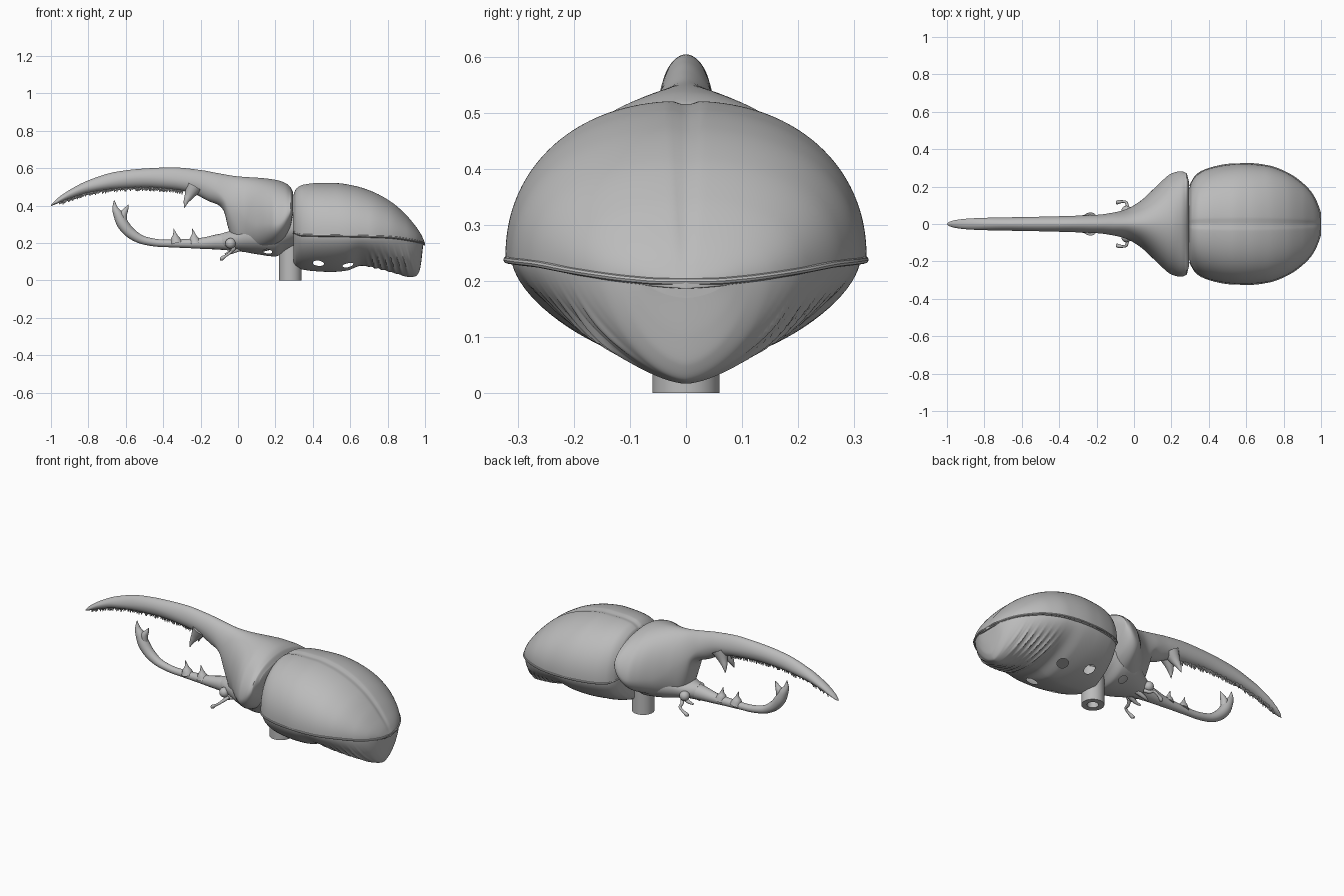
import bpy, bmesh, math, random
from mathutils import Vector

random.seed(4)
cube = bpy.data.objects.get("Cube")
if cube:
    bpy.data.objects.remove(cube, do_unlink=True)

grey = bpy.data.materials.new("shell grey")
grey.use_nodes = True
grey.diffuse_color = (0.5, 0.5, 0.5, 1)
grey.node_tree.nodes["Principled BSDF"].inputs["Base Color"].default_value = (0.5, 0.5, 0.5, 1)


def finish(bm, name, angle=40):
    bmesh.ops.recalc_face_normals(bm, faces=bm.faces)
    me = bpy.data.meshes.new(name)
    bm.to_mesh(me)
    bm.free()
    me.materials.append(grey)
    me.shade_smooth()
    me.set_sharp_from_angle(angle=math.radians(angle))
    ob = bpy.data.objects.new(name, me)
    bpy.context.collection.objects.link(ob)
    return ob


def profile(points):
    """Smooth curve without overshoot through (position, value) points."""
    xs, vs = zip(*points)
    d = [(vs[i + 1] - vs[i]) / (xs[i + 1] - xs[i]) for i in range(len(xs) - 1)]
    m = [d[0]]
    for a, b in zip(d, d[1:]):
        m.append(2 * a * b / (a + b) if a * b > 0 else 0)
    m.append(d[-1])

    def value(x):
        x = min(max(x, xs[0]), xs[-1])
        i = 0
        while i < len(d) - 1 and x > xs[i + 1]:
            i += 1
        h = xs[i + 1] - xs[i]
        t = (x - xs[i]) / h
        u = 1 - t
        return (vs[i] * (1 + 2 * t) * u * u + vs[i + 1] * t * t * (3 - 2 * t)
                + h * (m[i] * t * u * u - m[i + 1] * t * t * u))
    return value


def skin(bm, rings):
    """Bridge a list of vertex rings and cap both ends."""
    loops = [[bm.verts.new(co) for co in ring] for ring in rings]
    n = len(loops[0])
    for a, b in zip(loops, loops[1:]):
        for k in range(n):
            j = (k + 1) % n
            bm.faces.new((a[k], a[j], b[j], b[k]))
    bm.faces.new(loops[0])
    bm.faces.new(loops[-1])


def loft(start, end, width, top, mid, low, p_top=2, p_low=2, steps=120, segs=96, adjust=None):
    """Body with superellipse sections, stacked along x."""
    rings = []
    for i in range(steps + 1):
        x = start + (end - start) * (1 - math.cos(math.pi * i / steps)) / 2
        w, c = max(width(x), 0.002), mid(x)
        up, down = max(top(x) - c, 0.002), max(c - low(x), 0.002)
        ring = []
        for k in range(segs):
            a = 2 * math.pi * (k + 0.5) / segs
            p, h = (p_top, up) if math.sin(a) > 0 else (p_low, down)
            y = math.copysign(abs(math.cos(a)) ** (2 / p), math.cos(a)) * w
            z = c + math.copysign(abs(math.sin(a)) ** (2 / p), math.sin(a)) * h
            co = Vector((x, y, z))
            ring.append(adjust(co, c) if adjust else co)
        rings.append(ring)
    bm = bmesh.new()
    skin(bm, rings)
    return bm


def tube(bm, points, radii, ref=(0, 1, 0), sub=6, segs=16, flat=1):
    """Tapered tube through points."""
    axes = [profile(list(enumerate(c))) for c in zip(*points)]
    rad = profile(list(enumerate(radii)))
    count = (len(points) - 1) * sub
    path = [Vector([f(i / sub) for f in axes]) for i in range(count + 1)]
    rings = []
    for i, co in enumerate(path):
        t = (path[min(i + 1, count)] - path[max(i - 1, 0)]).normalized()
        n = t.cross(Vector(ref)).normalized()
        b = t.cross(n)
        r = rad(i / sub)
        turn = [2 * math.pi * k / segs for k in range(segs)]
        rings.append([co + n * r * math.cos(a) + b * r * flat * math.sin(a) for a in turn])
    skin(bm, rings)


def punch(bm, x, y, r):
    """Open a round leg hole in the underside."""
    bm.verts.ensure_lookup_table()
    c = min((v.co for v in bm.verts), key=lambda q: (q - Vector((x, y, 0))).xy.length + q.z * 0.1).copy()
    gone = [f for f in bm.faces if (f.calc_center_median() - c).length < r]
    bmesh.ops.delete(bm, geom=gone, context='FACES')
    for v in bm.verts:
        if v.is_boundary and (v.co - c).length < r * 1.4:
            v.co = c + (v.co - c).normalized() * r


# Wing cases with a centre seam
case_width = profile([(.295, .19), (.31, .23), (.34, .265), (.4, .295), (.5, .316), (.58, .322), (.7, .312),
                      (.8, .28), (.9, .215), (.95, .16), (.98, .1), (.993, .055), (1, 0)])
case_top = profile([(.295, .455), (.31, .49), (.35, .513), (.42, .521), (.52, .521), (.62, .507), (.72, .475),
                    (.82, .42), (.9, .35), (.95, .29), (.98, .245), (1, .2)])
edge = profile([(.295, .26), (.34, .243), (.6, .238), (.8, .232), (.93, .215), (1, .198)])


def seam(co, c):
    if co.z > c:
        co.z -= 0.008 * math.exp(-(co.y / 0.014) ** 2) * min(1, (co.z - c) * 10)
    return co


finish(loft(.295, 1, case_width, case_top, edge, lambda x: edge(x) - .012, 2.2, 4, segs=160, adjust=seam),
       "wing_cases")

# Raised border of the wing cases
bm = bmesh.new()
half = [.3, .34, .42, .52, .62, .72, .82, .9, .95, .98, .995]
border = [(x, -case_width(x) + .001, edge(x)) for x in half]
border += [(x, -y, z) for x, y, z in reversed(border)]
tube(bm, border, [.006] * len(border), ref=(0, 0, 1), segs=8)
finish(bm, "wing_case_border")

# Abdomen with side ribs and leg holes
belly = profile([(.295, .085), (.31, .068), (.4, .05), (.5, .045), (.58, .052), (.66, .078), (.75, .062),
                 (.85, .035), (.92, .017), (.95, .022), (.97, .05), (.98, .1), (.988, .17)])


def ribs(co, c):
    side = math.exp(-((co.z - .1) / .05) ** 2)
    along = min(max((co.x - .68) * 20, 0), 1) * min(max((.95 - co.x) * 20, 0), 1)
    wave = math.sin((co.x + (co.z - .1) * .3) * 2 * math.pi / .034)
    amount = .008 * side * along * wave
    co.y += math.copysign(amount, co.y) * min(1, abs(co.y) * 20)
    co.z -= amount * .7
    return co


bm = loft(.297, .988, lambda x: case_width(x) * .965, lambda x: edge(x) + .02, edge, belly, 2, 1.65,
          steps=180, adjust=ribs)
for side in (-1, 1):
    punch(bm, .43, side * .15, .031)
    punch(bm, .59, side * .13, .031)
finish(bm, "abdomen")

# Thorax shield flowing into the long upper horn
shield_width = profile([(-1, 0), (-.99, .01), (-.96, .02), (-.9, .028), (-.8, .033), (-.5, .039), (-.2, .049),
                        (-.1, .063), (-.04, .08), (.03, .12), (.1, .183), (.16, .24), (.2, .27), (.25, .282),
                        (.28, .272), (.295, .22)])
shield_top = profile([(-1, .403), (-.97, .435), (-.9, .484), (-.8, .535), (-.65, .581), (-.5, .598), (-.35, .604),
                      (-.2, .59), (-.1, .572), (0, .556), (.13, .547), (.2, .538), (.25, .522), (.28, .5),
                      (.295, .47)])
shield_mid = profile([(-1, .4), (-.9, .462), (-.8, .5), (-.5, .547), (-.25, .527), (-.12, .48), (0, .36),
                      (.1, .3), (.2, .3), (.27, .35), (.295, .4)])
shield_low = profile([(-1, .397), (-.9, .437), (-.8, .468), (-.65, .49), (-.5, .497), (-.35, .487), (-.24, .465),
                      (-.16, .425), (-.1, .4), (-.075, .37), (-.055, .29), (-.02, .19), (.0, .155), (.1, .15),
                      (.18, .165), (.24, .2), (.28, .27), (.295, .35)])
finish(loft(-1, .295, shield_width, shield_top, shield_mid, shield_low, 1.85, 2, steps=200),
       "thorax_shield_and_upper_horn")

# Paired teeth below the upper horn
for side, word in ((1, "left"), (-1, "right")):
    bm = bmesh.new()
    tube(bm, [(-.235, side * .018, .5), (-.26, side * .025, .455), (-.278, side * .034, .42),
              (-.287, side * .042, .388)], [.045, .026, .013, .001])
    finish(bm, word + "_upper_horn_tooth")

# Bristles below the upper horn
bm = bmesh.new()
for i in range(110):
    x = -.95 + i * .006
    z = shield_low(x)
    tip = random.uniform(.008, .02)
    y = random.uniform(-.008, .008)
    tube(bm, [(x, y, z + .008), (x - .004, y, z - tip)], [.007, .002], sub=1, segs=6)
finish(bm, "horn_bristles")

# Head and thorax underside
bm = loft(-.09, .33, profile([(-.09, .04), (0, .09), (.1, .15), (.2, .175), (.33, .15)]),
          profile([(-.09, .25), (0, .28), (.1, .35), (.33, .4)]),
          profile([(-.09, .21), (.1, .24), (.33, .28)]),
          profile([(-.09, .17), (0, .158), (.1, .14), (.2, .128), (.25, .155), (.33, .2)]))
for side in (-1, 1):
    punch(bm, .16, side * .1, .025)
finish(bm, "head_and_underside")

# Lower horn with forked tip and upper teeth
bm = bmesh.new()
tube(bm, [(.02, 0, .21), (-.1, 0, .206), (-.2, 0, .198), (-.3, 0, .197), (-.4, 0, .198), (-.5, 0, .213),
          (-.57, 0, .25), (-.615, 0, .3), (-.64, 0, .35), (-.658, 0, .39), (-.662, 0, .43)],
     [.055, .042, .029, .023, .02, .022, .028, .031, .026, .014, .001])
tube(bm, [(-.615, 0, .3), (-.613, 0, .35), (-.598, 0, .38), (-.586, 0, .405)], [.02, .02, .012, .001])
for x in (-.335, -.235):
    tube(bm, [(x + .005, 0, .2), (x, 0, .225), (x - .002, 0, .245), (x - .01, 0, .278)],
         [.034, .024, .011, .001])
finish(bm, "lower_horn")

# Eyes, feelers and mouth feelers
for side, word in ((1, "left"), (-1, "right")):
    bm = bmesh.new()
    bmesh.ops.create_uvsphere(bm, u_segments=24, v_segments=16, radius=.028)
    bmesh.ops.translate(bm, verts=bm.verts, vec=(-.04, side * .07, .198))
    finish(bm, word + "_eye")
    bm = bmesh.new()
    tube(bm, [(-.02, side * .06, .17), (-.035, side * .09, .155), (-.04, side * .115, .15),
              (-.06, side * .12, .135), (-.085, side * .117, .118), (-.092, side * .108, .11)],
         [.01, .009, .007, .007, .011, .006], ref=(0, 0, 1), segs=10)
    finish(bm, word + "_feeler")
    bm = bmesh.new()
    tube(bm, [(.01, side * .03, .17), (-.04, side * .035, .15), (-.07, side * .03, .14)],
         [.014, .01, .004], segs=10)
    finish(bm, word + "_mouth_feeler")

# Hollow standing post
bm = bmesh.new()
section = [(.06, .3), (.06, 0), (.03, 0), (.03, .2)]
turns = [2 * math.pi * k / 48 for k in range(48)]
skin(bm, [[(.28 + r * math.cos(a), r * math.sin(a), z) for a in turns] for r, z in section])
finish(bm, "standing_post")
